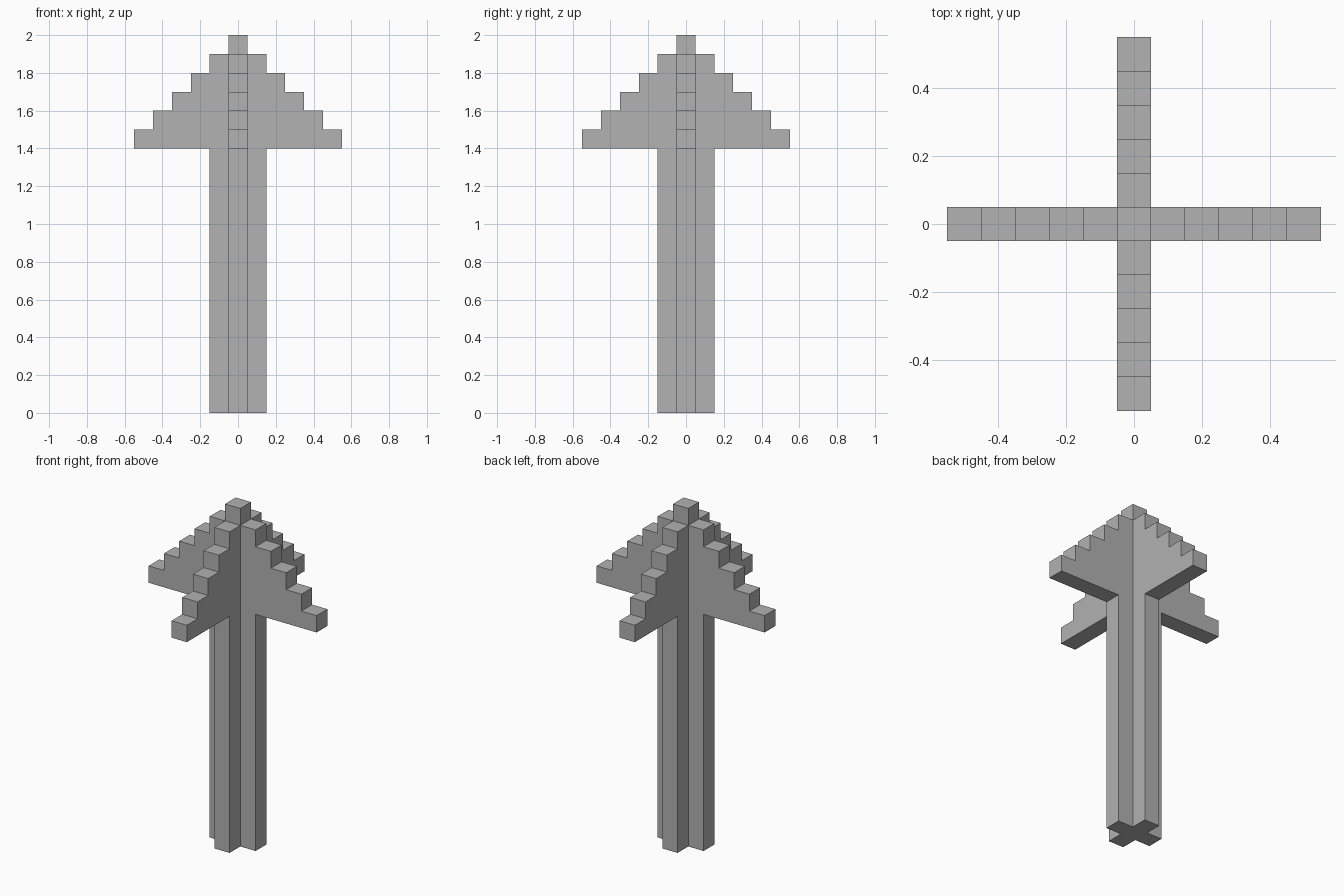
import bpy
import bmesh
from math import pi
from mathutils import Matrix

cube = bpy.data.objects.get("Cube")
if cube:
    bpy.data.objects.remove(cube, do_unlink=True)

UNIT = 0.1            # edge of one block
HALF = UNIT / 2       # half thickness of every fin
SHAFT_TOP = 14 * UNIT
STEPS = 5             # stair steps on each fin
FIN_TOP = SHAFT_TOP + STEPS * UNIT
TIP = FIN_TOP + UNIT

grey = bpy.data.materials.new("stone grey")
grey.use_nodes = True
colour = (0.445, 0.445, 0.445, 1)
grey.diffuse_color = colour
grey.node_tree.nodes["Principled BSDF"].inputs["Base Color"].default_value = colour


def fin_profile():
    """Outline of one fin: narrow shaft rib below, stair-stepped wing above."""
    rib = HALF + UNIT
    points = [(HALF, 0), (rib, 0), (rib, SHAFT_TOP)]
    for step in range(STEPS):
        reach = HALF + (STEPS - step) * UNIT
        low = SHAFT_TOP + step * UNIT
        points += [(reach, low), (reach, low + UNIT)]
    return points + [(HALF, FIN_TOP)]


def add_fin(bm, angle):
    """Extrude the outline across the fin, leaving it open at the core."""
    turn = Matrix.Rotation(angle, 3, "Z")
    outline = fin_profile()
    front = [bm.verts.new(turn @ Matrix.Identity(3).col[0] * 0) for _ in outline]
    back = [bm.verts.new((0, 0, 0)) for _ in outline]
    for ring, y in ((front, -HALF), (back, HALF)):
        for vert, (x, z) in zip(ring, outline):
            vert.co = (x, y, z)
            vert.co = turn @ vert.co
    bm.faces.new(front)
    bm.faces.new(back[::-1])
    for i in range(len(outline) - 1):
        bm.faces.new((front[i], back[i], back[i + 1], front[i + 1]))


def add_core(bm):
    """Square foot between the ribs and the single block at the tip."""
    corners = [(-HALF, -HALF), (HALF, -HALF), (HALF, HALF), (-HALF, HALF)]
    foot, low, high = [[bm.verts.new((x, y, z)) for x, y in corners]
                       for z in (0, FIN_TOP, TIP)]
    bm.faces.new(foot[::-1])
    bm.faces.new(high)
    for i in range(4):
        j = (i + 1) % 4
        bm.faces.new((low[i], low[j], high[j], high[i]))


# Four fins around the core, welded into one closed solid
bm = bmesh.new()
for quarter in range(4):
    add_fin(bm, quarter * pi / 2)
add_core(bm)
bmesh.ops.remove_doubles(bm, verts=bm.verts[:], dist=0.001)
bmesh.ops.recalc_face_normals(bm, faces=bm.faces[:])

mesh = bpy.data.meshes.new("stepped_cross_pillar")
bm.to_mesh(mesh)
bm.free()
mesh.materials.append(grey)
pillar = bpy.data.objects.new("stepped_cross_pillar", mesh)
bpy.context.collection.objects.link(pillar)
